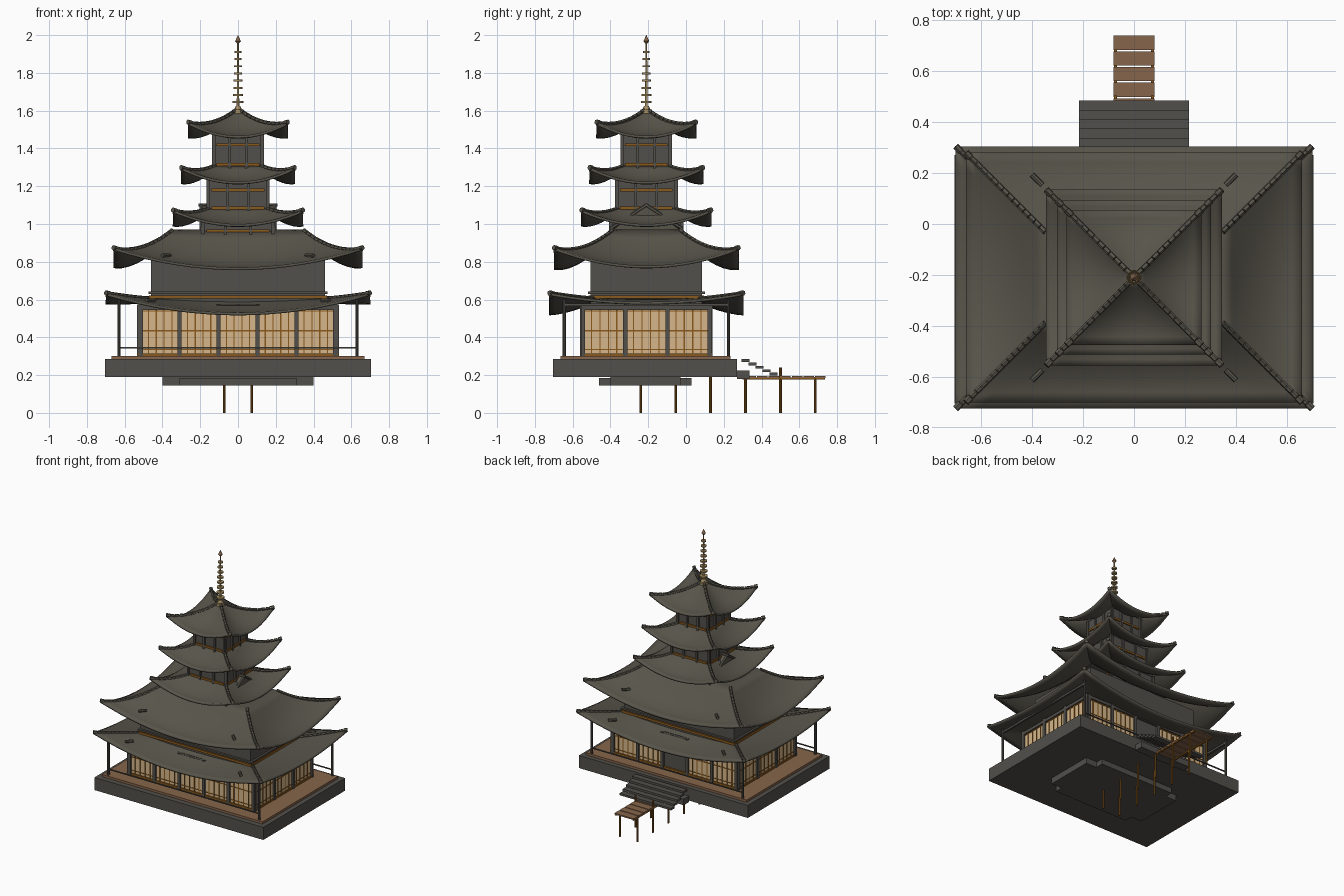
import bpy, bmesh, math
from mathutils import Vector

YC = -0.21                                   # tower axis
SIDES = ((1, 0), (0, 1), (-1, 0), (0, -1))   # directions running along each wall

if "Cube" in bpy.data.objects:
    bpy.data.objects.remove(bpy.data.objects["Cube"], do_unlink=True)


def material(name, rgb):
    m = bpy.data.materials.new(name)
    m.use_nodes = True
    m.diffuse_color = (*rgb, 1)
    bsdf = next(n for n in m.node_tree.nodes if n.type == "BSDF_PRINCIPLED")
    bsdf.inputs["Base Color"].default_value = (*rgb, 1)
    bsdf.inputs["Roughness"].default_value = 0.8
    return m


TILE = material("roof tile", (0.095, 0.088, 0.068))
TIMBER = material("dark timber", (0.085, 0.08, 0.07))
OAK = material("orange timber", (0.25, 0.1, 0.012))
PAPER = material("paper screen", (0.67, 0.47, 0.26))
PLANK = material("floor plank", (0.24, 0.13, 0.07))
BRASS = material("brass", (0.38, 0.27, 0.12))


def finish(name, bm, mat, smooth=False):
    me = bpy.data.meshes.new(name)
    bm.to_mesh(me)
    bm.free()
    me.materials.append(mat)
    ob = bpy.data.objects.new(name, me)
    bpy.context.collection.objects.link(ob)
    if smooth:
        bpy.ops.object.select_all(action="DESELECT")
        ob.select_set(True)
        bpy.context.view_layer.objects.active = ob
        bpy.ops.object.shade_smooth_by_angle(angle=math.radians(35))
    return ob


def boxes(name, mat, items):
    """Each item is x0, x1, y0, y1, z0, z1."""
    bm = bmesh.new()
    for b in items:
        for v in bmesh.ops.create_cube(bm, size=1)["verts"]:
            v.co = [(b[2 * k] + b[2 * k + 1]) / 2 + v.co[k] * abs(b[2 * k + 1] - b[2 * k])
                    for k in range(3)]
    return finish(name, bm, mat)


def rods(name, mat, items, sides=8):
    """Each item is start, end, start radius, end radius."""
    bm = bmesh.new()
    for p, q, r0, r1 in items:
        p, q = Vector(p), Vector(q)
        vs = bmesh.ops.create_cone(bm, cap_ends=True, segments=sides, radius1=r0,
                                   radius2=r1, depth=(q - p).length)["verts"]
        rot = Vector((0, 0, 1)).rotation_difference(q - p)
        for v in vs:
            v.co = rot @ v.co + (p + q) / 2
    return finish(name, bm, mat, True)


def on_wall(side, half, t0, t1, d0, d1, z0, z1):
    """Box along one wall: t runs along it, d is how far it stands out."""
    tx, ty = SIDES[side]
    nx, ny = ty, -tx
    reach = half[1] if tx else half[0]
    xs = [tx * t + nx * (reach + d) for t, d in ((t0, d0), (t1, d1))]
    ys = [ty * t + ny * (reach + d) + YC for t, d in ((t0, d0), (t1, d1))]
    return (*xs, *ys, z0, z1)


def ring(half, d0, d1, z0, z1):
    """Four beams around a rectangular wall."""
    return [on_wall(k, half, -half[k % 2] - d1, half[k % 2] + d1, d0, d1, z0, z1)
            for k in range(4)]


def roof(name, eave, top, tip, mids, top_z, sag):
    """Curved hip roof with lifted corners and tiled hip ridges."""
    def point(side, u, s):
        tx, ty = SIDES[side]
        X, Y = (eave[k] + (top[k] - eave[k]) * s for k in (0, 1))
        mid = mids[side % 2]
        w = s ** 1.25
        z = top_z * w + (1 - w) * (mid + (tip - mid) * u * u) - 4 * sag * s * (1 - s)
        return Vector((tx * u * X + ty * X, ty * u * Y - tx * Y + YC, z))

    n, m = 16, 8
    bm = bmesh.new()
    for k in range(4):
        grid = [[bm.verts.new(point(k, 2 * i / n - 1, j / m)) for i in range(n + 1)]
                for j in range(m + 1)]
        for j in range(m):
            for i in range(n):
                bm.faces.new((grid[j][i], grid[j][i + 1], grid[j + 1][i + 1], grid[j + 1][i]))
    bmesh.ops.remove_doubles(bm, verts=bm.verts, dist=1e-5)
    ob = finish(name, bm, TILE, True)
    mod = ob.modifiers.new("thickness", "SOLIDIFY")
    mod.thickness, mod.offset = 0.014, -1

    tiles = []
    count = max(6, round((eave[0] - top[0]) * 1.41 / 0.03))
    for k in range(4):
        for i in range(count):
            p, q = (point(k, 1, (i + f) / count) for f in (0, 0.85))
            r = 0.014 if i == 0 else 0.011
            tiles.append((p, q, r, r))
    rods(name + "_hip_tiles", TILE, tiles, 6)
    return point


# Stone base, cross-shaped footing and veranda floor
boxes("base", TIMBER, [(-0.705, 0.705, -0.705, 0.27, 0.19, 0.285)])
boxes("footing", TIMBER, [(-0.4, 0.4, -0.4, -0.03, 0.145, 0.19),
                          (-0.31, 0.31, -0.46, 0.03, 0.145, 0.185)])
boxes("veranda_floor", PLANK, [(-0.67, 0.67, -0.665, 0.235, 0.285, 0.302)])

# Back stairs and landing stage on posts
boxes("stairs", TIMBER, [(-0.215, 0.215, 0.295 + i * 0.037, 0.337 + i * 0.037,
                          0.27 - i * 0.018, 0.285 - i * 0.018) for i in range(5)]
      + [(-0.215, 0.215, 0.27, 0.335, 0.18, 0.225)])
boxes("landing_planks", PLANK, [(-0.08, 0.08, y, y + 0.055, 0.186, 0.196)
                                for y in [0.315 + i * 0.0615 for i in range(7)]])
boxes("landing_bearers", OAK, [(x - 0.006, x + 0.006, 0.3, 0.735, 0.178, 0.187)
                               for x in (-0.073, 0.073)])
rods("landing_posts", OAK, [((x, y, 0), (x, y, 0.24 if i == 4 else 0.19), 0.007, 0.007)
                            for x in (-0.073, 0.073)
                            for i, y in enumerate([-0.24 + j * 0.185 for j in range(6)])])

# Ground storey with paper screens
hall = (0.52, 0.335)
boxes("hall_wall", TIMBER, [(-0.52, 0.52, YC - 0.335, YC + 0.335, 0.3, 0.575)])
screens, lattice, columns = [], [], []
for k in range(4):
    bays, edge = ((5, 0.515), (3, 0.335))[k % 2]
    width = 2 * edge / bays
    for b in range(bays):
        t = -edge + b * width
        if k == 2 and b == 2:            # dark doorway facing the stairs
            continue
        screens.append(on_wall(k, hall, t, t + width, 0, 0.004, 0.315, 0.545))
        for i in range(1, 5):
            c = t + width * i / 5
            lattice.append(on_wall(k, hall, c - 0.003, c + 0.003, 0, 0.008, 0.315, 0.545))
        for z in (0.335, 0.435, 0.54):
            lattice.append(on_wall(k, hall, t, t + width, 0, 0.007, z - 0.003, z + 0.003))
    for b in range(bays + 1):
        t = -edge + b * width
        columns.append(on_wall(k, hall, t - 0.011, t + 0.011, 0, 0.016, 0.3, 0.575))
boxes("paper_screens", PAPER, screens)
boxes("screen_lattice", OAK, lattice + ring(hall, 0, 0.012, 0.302, 0.315))
boxes("hall_columns", TIMBER, columns + ring(hall, 0, 0.012, 0.547, 0.57))

# Veranda posts, side beams and long rails
rods("veranda_posts", TIMBER, [((x, YC + y, 0.3), (x, YC + y, 0.6), 0.009, 0.009)
                               for x in (-0.63, 0.63) for y in (-0.435, 0.435)])
boxes("veranda_beams", TIMBER, [(x - 0.007, x + 0.007, YC - 0.435, YC + 0.435, 0.565, 0.58)
                                for x in (-0.63, 0.63)])
boxes("veranda_rails", TIMBER, [(-0.63, 0.63, YC + y - 0.004, YC + y + 0.004, 0.342, 0.349)
                                for y in (-0.435, 0.435)])

# Upper hall band between the two large roofs
band = (0.46, 0.295)
boxes("upper_hall_wall", TIMBER, [(-0.46, 0.46, YC - 0.295, YC + 0.295, 0.56, 0.83)])
boxes("upper_hall_beam", OAK, ring(band, -0.01, 0.01, 0.605, 0.622))
boxes("upper_hall_rail", TIMBER, ring(band, -0.01, 0.015, 0.63, 0.642))

# Five roofs
low = roof("lowest_roof", (0.7, 0.515), (0.44, 0.255), 0.635, (0.53, 0.588), 0.605, 0.006)
main = roof("main_roof", (0.66, 0.49), (0.345, 0.175), 0.875, (0.77, 0.78), 0.97, 0.035)
roof("third_roof", (0.345, 0.345), (0.15, 0.15), 1.075, (1.0, 1.0), 1.085, 0.018)
roof("fourth_roof", (0.302, 0.302), (0.12, 0.12), 1.3, (1.225, 1.225), 1.31, 0.018)
roof("top_roof", (0.265, 0.265), (0.008, 0.008), 1.54, (1.468, 1.468), 1.605, 0.028)

# Ridge-end tiles lying on the two large roofs
stubs = []
for f, s, reach, wide in ((main, 0.34, 0.38, 0.55), (low, 0.35, 0.42, 0.61)):
    for k in (0, 2):
        for u in (-wide, wide * 1.0):
            p = f(k, u * 1.25, s) + Vector((0, 0, 0.006))
            out = Vector((math.copysign(0.02, p.x), math.copysign(0.02, p.y - YC), 0))
            stubs.append((p - out, p + out, 0.011, 0.011))
rods("ridge_end_tiles", TILE, stubs)

# Gable block crowning the main roof
bm = bmesh.new()
ends = [[bm.verts.new((x, YC + y, z)) for y, z in ((-0.19, 0.96), (0.19, 0.96), (0, 1.1))]
        for x in (-0.2, 0.2)]
bm.faces.new(ends[0])
bm.faces.new(reversed(ends[1]))
for i in range(3):
    j = (i + 1) % 3
    bm.faces.new((ends[0][i], ends[1][i], ends[1][j], ends[0][j]))
bmesh.ops.recalc_face_normals(bm, faces=bm.faces)
finish("main_gable", bm, TILE)
rods("gable_ridges", TILE, [((x, YC + y, 0.975), (x, YC, 1.1), 0.01, 0.01)
                            for x in (-0.195, 0.195) for y in (-0.19, 0.19)]
     + [((-0.21, YC, 1.1), (0.21, YC, 1.1), 0.01, 0.01)], 6)
boxes("main_roof_cap", TILE, [(-0.345, 0.345, YC - 0.175, YC + 0.175, 0.955, 0.968)])

# Tower storeys
for name, h, z0, z1, low_z, high_z in (("third_storey", 0.185, 0.9, 1.04, 0.935, 0.965),
                                       ("fourth_storey", 0.155, 1.04, 1.26, 1.085, 1.18),
                                       ("top_storey", 0.125, 1.27, 1.5, 1.315, 1.42)):
    half = (h, h)
    boxes(name + "_wall", TIMBER, [(-h, h, YC - h, YC + h, z0, z1)])
    boxes(name + "_columns", TIMBER, [on_wall(k, half, t - 0.007, t + 0.007, 0, 0.012, z0, z1)
                                      for k in range(4) for t in (-h, -h * 0.36, h * 0.36, h)])
    boxes(name + "_beams", OAK, [on_wall(k, half, -h * 0.9, h * 0.9, 0, 0.009, z - 0.007, z + 0.007)
                                 for k in range(4) for z in (low_z, high_z)])

# Spire with rings and a pointed finial
stack = [(1.585, 1.605, 0.03, 0.03), (1.605, 1.625, 0.022, 0.012), (1.62, 1.965, 0.007, 0.004)]
for i in range(8):
    z, r = 1.64 + i * 0.038, 0.028 - i * 0.0015
    stack.append((z, z + 0.01, r, r))
rods("spire", BRASS, [((0, YC, a), (0, YC, b), r, s) for a, b, r, s in stack], 16)
rods("finial", PLANK, [((0, YC, 1.955), (0, YC, 1.968), 0.005, 0.015),
                       ((0, YC, 1.968), (0, YC, 2.0), 0.015, 0.001)], 12)
